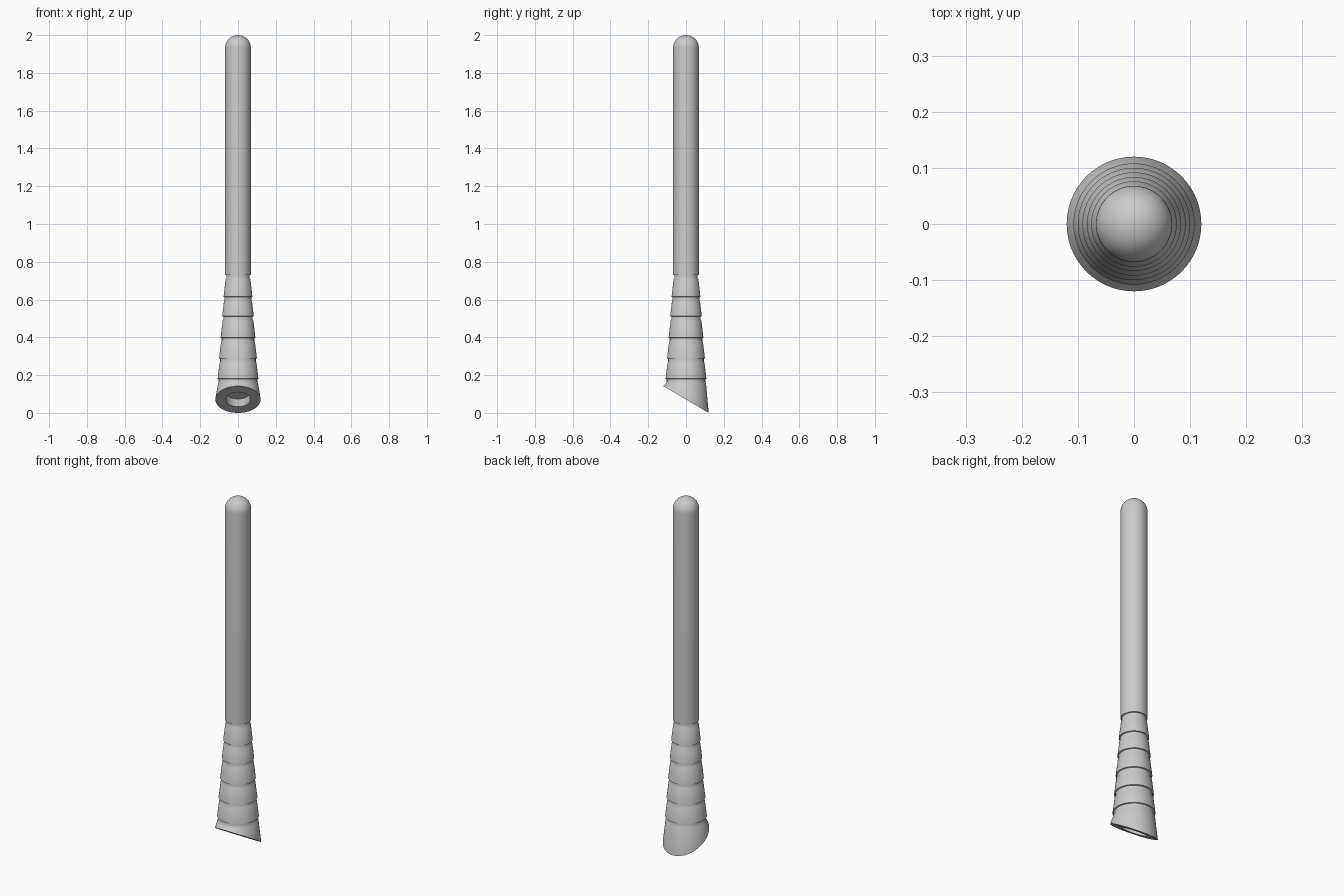
import bpy
import bmesh
import math

cube = bpy.data.objects.get("Cube")
if cube:
    bpy.data.objects.remove(cube, do_unlink=True)

SIDES = 64
SHAFT_R = 0.068
FOOT_R = 0.12
FOOT_Z = 0.071
SLOPE = FOOT_Z / FOOT_R


def material(name, rgb):
    mat = bpy.data.materials.new(name)
    mat.use_nodes = True
    mat.diffuse_color = (*rgb, 1)
    mat.node_tree.nodes["Principled BSDF"].inputs["Base Color"].default_value = (*rgb, 1)
    return mat


def lathe(name, profile, mat):
    """Spin (radius, height, slope) points about z; slope tilts the ring."""
    bm = bmesh.new()
    rings = []
    for r, z, slope in profile:
        if r == 0:
            rings.append([bm.verts.new((0, 0, z))] * SIDES)
            continue
        ring = []
        for i in range(SIDES):
            a = math.tau * i / SIDES
            y = r * math.sin(a)
            ring.append(bm.verts.new((r * math.cos(a), y, z - slope * y)))
        rings.append(ring)
    for low, high in zip(rings, rings[1:]):
        for i in range(SIDES):
            j = (i + 1) % SIDES
            corners = dict.fromkeys((low[i], low[j], high[j], high[i]))
            bm.faces.new(list(corners))
    bmesh.ops.recalc_face_normals(bm, faces=bm.faces)
    mesh = bpy.data.meshes.new(name)
    bm.to_mesh(mesh)
    bm.free()
    mesh.materials.append(mat)
    obj = bpy.data.objects.new(name, mesh)
    bpy.context.collection.objects.link(obj)
    bpy.ops.object.select_all(action="DESELECT")
    obj.select_set(True)
    bpy.context.view_layer.objects.active = obj
    bpy.ops.object.shade_smooth_by_angle(angle=math.radians(30))
    return obj


grey = material("grey rubber", (0.6, 0.6, 0.6))

# Slanted foot with a round socket
profile = [(0, 0.112, 0), (0.065, 0.112, SLOPE), (0.065, FOOT_Z, SLOPE),
           (FOOT_R, FOOT_Z, SLOPE)]

# Tapered sleeve with ring grooves
for z in (0.172, 0.28, 0.389, 0.503, 0.606, 0.722):
    r = 0.108 - (z - 0.172) * 0.073
    profile += [(r - 0.002, z - 0.016, 0), (r - 0.006, z - 0.009, 0),
                (r - 0.006, z + 0.007, 0), (r, z + 0.009, 0)]

# Straight shaft with a domed tip
profile[-1] = (SHAFT_R, 0.731, 0)
for k in range(13):
    a = math.pi / 2 * k / 12
    r = SHAFT_R * math.cos(a) if k < 12 else 0
    profile.append((r, 2 - SHAFT_R + SHAFT_R * math.sin(a), 0))

lathe("antenna_mast", profile, grey)
